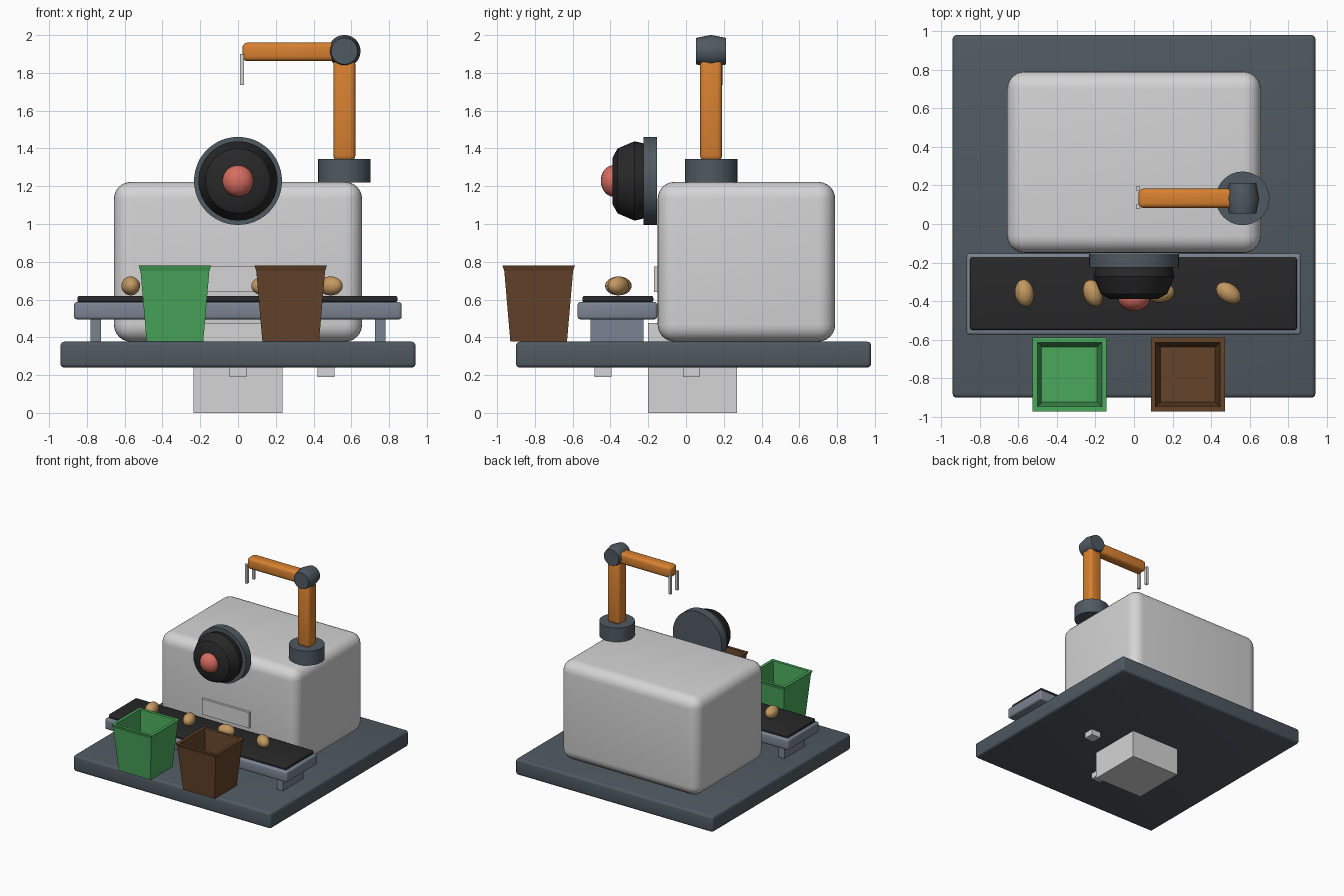
import bpy, bmesh, math
from mathutils import Matrix, Vector

if "Cube" in bpy.data.objects:
    bpy.data.objects.remove(bpy.data.objects["Cube"], do_unlink=True)


def material(name, r, g, b):
    m = bpy.data.materials.new(name)
    m.use_nodes = True
    m.diffuse_color = (r, g, b, 1)
    m.node_tree.nodes["Principled BSDF"].inputs["Base Color"].default_value = (r, g, b, 1)
    return m


LIGHT = material("light grey", 0.66, 0.66, 0.66)
SLATE = material("slate", 0.08, 0.102, 0.122)
STEEL = material("steel grey", 0.195, 0.227, 0.283)
BLACK = material("black", 0.021, 0.021, 0.021)
ORANGE = material("orange", 0.69, 0.22, 0.03)
RED = material("red", 0.68, 0.15, 0.117)
GREEN = material("green", 0.069, 0.39, 0.107)
BROWN = material("brown", 0.13, 0.058, 0.023)
TAN = material("tan", 0.55, 0.32, 0.12)


def finish(name, bm, mat, smooth=True):
    bmesh.ops.recalc_face_normals(bm, faces=bm.faces)
    mesh = bpy.data.meshes.new(name)
    bm.to_mesh(mesh)
    bm.free()
    mesh.materials.append(mat)
    ob = bpy.data.objects.new(name, mesh)
    bpy.context.collection.objects.link(ob)
    if smooth:
        bpy.ops.object.select_all(action='DESELECT')
        ob.select_set(True)
        bpy.context.view_layer.objects.active = ob
        bpy.ops.object.shade_smooth_by_angle(angle=math.radians(35))
    return ob


def box(name, mat, xs, ys, zs, bevel=0, segments=3):
    """Box between pairs of limits, with optional rounded edges."""
    bm = bmesh.new()
    lims = (xs, ys, zs)
    size = [hi - lo for lo, hi in lims]
    mid = [(lo + hi) / 2 for lo, hi in lims]
    bmesh.ops.create_cube(bm, size=1, matrix=Matrix.Translation(mid) @ Matrix.Diagonal((*size, 1)))
    if bevel:
        bmesh.ops.bevel(bm, geom=bm.edges[:], offset=bevel, segments=segments,
                        profile=0.5, affect='EDGES')
    return finish(name, bm, mat, bool(bevel))


def loft(bm, rings):
    """Skin a list of equal-length point rings and cap both ends."""
    loops = [[bm.verts.new(p) for p in ring] for ring in rings]
    n = len(loops[0])
    for a, b in zip(loops, loops[1:]):
        for i in range(n):
            j = (i + 1) % n
            bm.faces.new((a[i], a[j], b[j], b[i]))
    bm.faces.new(loops[0])
    bm.faces.new(loops[-1])


def turned(name, mat, centre, profile, axis='Z', n=32):
    """Solid of revolution; profile holds (radius, offset along axis)."""
    bm = bmesh.new()
    angles = [math.tau * i / n for i in range(n)]
    loft(bm, [[(r * math.cos(a), r * math.sin(a), h) for a in angles] for r, h in profile])
    if axis == 'Y':  # offsets run toward the front
        bm.transform(Matrix.Rotation(math.pi / 2, 4, 'X'))
    bm.transform(Matrix.Translation(centre))
    return finish(name, bm, mat)


def ball(name, mat, centre, radii, turn=0):
    bm = bmesh.new()
    m = (Matrix.Translation(centre) @ Matrix.Rotation(math.radians(turn), 4, 'Z')
         @ Matrix.Diagonal((*radii, 1)))
    bmesh.ops.create_uvsphere(bm, u_segments=24, v_segments=14, radius=1, matrix=m)
    return finish(name, bm, mat)


def bin_box(name, mat, x, y):
    """Tapered open container with a flared rim and inner walls."""
    section = [(0.15, 0.378), (0.182, 0.75), (0.192, 0.78),
               (0.167, 0.78), (0.142, 0.41)]
    corners = ((-1, -1), (1, -1), (1, 1), (-1, 1))
    bm = bmesh.new()
    loft(bm, [[(x + h * cx, y + h * cy, z) for cx, cy in corners] for h, z in section])
    return finish(name, bm, mat, False)


# Platform, main housing and underside block
box("platform", SLATE, (-0.94, 0.94), (-0.9, 0.98), (0.24, 0.377), 0.02)
box("housing", LIGHT, (-0.657, 0.657), (-0.15, 0.79), (0.377, 1.223), 0.09, 6)
box("underside_block", LIGHT, (-0.235, 0.235), (-0.2, 0.27), (0, 0.475))
for i, (x, y) in enumerate(((0, -0.44), (0.467, 0.03))):
    box(f"underside_peg_{i + 1}", LIGHT, (x - 0.045, x + 0.045), (y - 0.045, y + 0.045), (0.19, 0.28))
box("front_panel", LIGHT, (-0.225, 0.225), (-0.17, -0.145), (0.64, 0.775))

# Camera eye
turned("eye_mount", SLATE, (0, 0, 1.228), [(0.233, 0.153), (0.233, 0.225)], 'Y', 48)
turned("eye_barrel", BLACK, (0, 0, 1.228),
       [(0.198, 0.22), (0.21, 0.272), (0.172, 0.362), (0.125, 0.388)], 'Y')
ball("eye_lens", RED, (0, -0.385, 1.228), (0.083, 0.066, 0.083))

# Conveyor
box("conveyor_frame", STEEL, (-0.868, 0.866), (-0.574, -0.152), (0.495, 0.587), 0.015)
box("conveyor_belt", BLACK, (-0.85, 0.844), (-0.549, -0.173), (0.585, 0.62), 0.012)
for side, name in ((-1, "right"), (1, "left")):
    x = side * 0.752
    box(f"conveyor_leg_{name}", STEEL, (x - 0.028, x + 0.028), (-0.505, -0.225), (0.37, 0.5))

# Items on the belt
for i, (x, turn) in enumerate(((-0.568, 8), (-0.213, 18), (0.14, 100), (0.49, 55))):
    ball(f"belt_item_{i + 1}", TAN, (x, -0.358, 0.672), (0.049, 0.071, 0.05), turn)

# Sorting bins
bin_box("green_bin", GREEN, -0.334, -0.78)
bin_box("brown_bin", BROWN, 0.279, -0.78)

# Robot arm
AX, AY, AZ = 0.563, 0.133, 1.915
turned("arm_base", SLATE, (AX, AY, 0), [(0.139, 1.22), (0.139, 1.343)])
box("upper_arm", ORANGE, (AX - 0.058, AX + 0.058), (AY - 0.058, AY + 0.058), (1.335, 1.87), 0.025)
turned("arm_joint", SLATE, (AX, AY, AZ),
       [(0.07, -0.079), (0.086, 0), (0.07, 0.079)], 'Y', 24)
box("forearm", ORANGE, (0.023, 0.52), (AY - 0.05, AY + 0.05), (1.862, 1.96), 0.025)
for side, name in ((-1, "front"), (1, "back")):
    y = AY + 0.004 + side * 0.047
    box(f"gripper_finger_{name}", LIGHT, (0.01, 0.032), (y - 0.011, y + 0.011), (1.737, 1.9))
